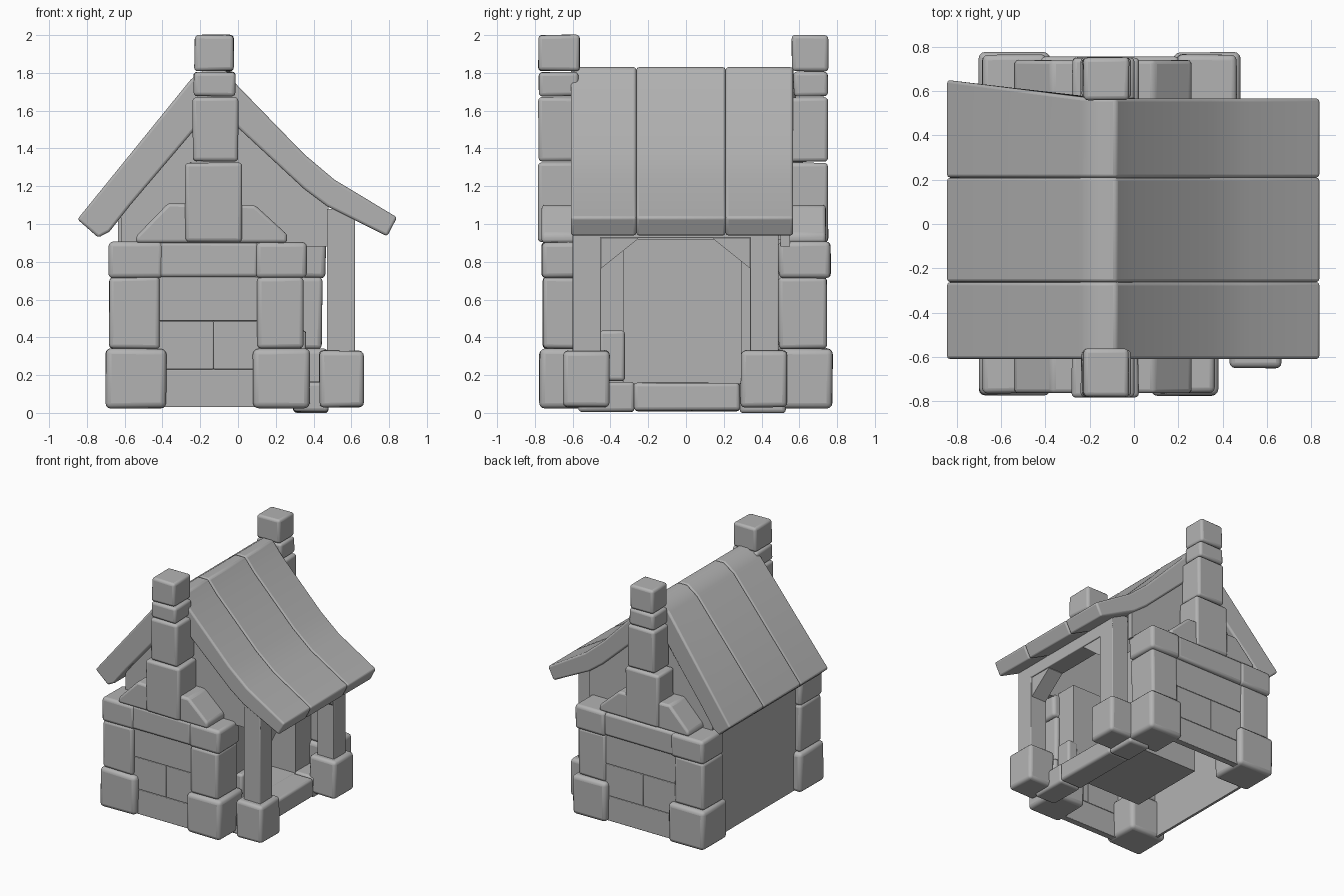
import bpy, bmesh, random
from mathutils import Vector

random.seed(4)
cube = bpy.data.objects.get("Cube")
if cube:
    bpy.data.objects.remove(cube, do_unlink=True)

GREY = (0.45, 0.45, 0.45, 1)
stone = bpy.data.materials.new("plain_grey")
stone.use_nodes = True
stone.diffuse_color = GREY
stone.node_tree.nodes["Principled BSDF"].inputs["Base Color"].default_value = GREY


def finish(name, bm, bevel):
    bmesh.ops.recalc_face_normals(bm, faces=bm.faces)
    mesh = bpy.data.meshes.new(name)
    bm.to_mesh(mesh)
    bm.free()
    obj = bpy.data.objects.new(name, mesh)
    bpy.context.collection.objects.link(obj)
    mesh.materials.append(stone)
    if bevel:
        mod = obj.modifiers.new("rounded_edges", "BEVEL")
        mod.width, mod.segments = bevel, 3
        mod.limit_method = "ANGLE"
        mod.angle_limit = 0.7
    bpy.ops.object.select_all(action="DESELECT")
    obj.select_set(True)
    bpy.context.view_layer.objects.active = obj
    bpy.ops.object.shade_smooth_by_angle(angle=0.7)
    return obj


def block(name, x, y, z, bevel=0.022, jitter=0.003):
    """Box between ranges, with slightly uneven corners."""
    bm = bmesh.new()
    bmesh.ops.create_cube(bm, size=1)
    for v in bm.verts:
        v.co = Vector([r[0] if c < 0 else r[1] for c, r in zip(v.co, (x, y, z))])
        v.co += Vector([random.uniform(-jitter, jitter) for _ in range(3)])
    return finish(name, bm, bevel)


def prism(name, points, start, end, axis="y", bevel=0.0):
    """Outline extruded along y (points are x, z) or x (points are y, z)."""
    bm = bmesh.new()
    def put(p, d):
        return bm.verts.new((p[0], d, p[1]) if axis == "y" else (d, p[0], p[1]))
    a = [put(p, start) for p in points]
    b = [put(p, end) for p in points]
    bm.faces.new(a)
    bm.faces.new(b[::-1])
    for i in range(len(a)):
        j = (i + 1) % len(a)
        bm.faces.new((a[i], b[i], b[j], a[j]))
    return finish(name, bm, bevel)


# Chimney ends: corner stones, brick infill, lintel, shoulders and stack
for end, s, right, out in (("front", -1, 0.36, 0.012), ("back", 1, 0.46, 0.0)):
    def span(inner, outer):
        return sorted((s * inner, s * outer))
    for side, x0, x1 in (("left", right - 0.26, right - 0.015), ("right", -0.68, -0.415)):
        block(f"{end}_{side}_corner_base", (x0 - 0.02, x1 + 0.035), span(0.47, 0.775),
              (0.025, 0.34), 0.03)
        block(f"{end}_{side}_corner_pillar", (x0, x1), span(0.49, 0.745 + out), (0.34, 0.72))
        block(f"{end}_{side}_corner_cap", (x0 - 0.005, x1 + 0.02), span(0.49, 0.765),
              (0.715, 0.905), 0.025)
    edge = right - 0.255
    block(f"{end}_lintel", (-0.425, edge), span(0.5, 0.757), (0.72, 0.905), 0.02)
    for row, (z0, z1) in enumerate(((0.03, 0.23), (0.231, 0.486), (0.487, 0.72))):
        cuts = (-0.43, -0.13, edge + 0.02) if row == 1 else (-0.43, edge + 0.02)
        for i in range(len(cuts) - 1):
            block(f"{end}_brick_{row}_{i}", cuts[i:i + 2], span(0.68, 0.732), (z0, z1), 0.005, 0)
    prism(f"{end}_chimney_shoulder",
          [(-0.54, 0.9), (0.26, 0.9), (0.26, 0.945), (0.09, 1.1), (-0.37, 1.11), (-0.54, 0.935)],
          s * 0.5, s * (0.74 + out * 2), bevel=0.018)
    for i, (x0, x1, z0, z1, y0, y1) in enumerate((
            (-0.28, 0.02, 0.905, 1.325, 0.55, 0.752), (-0.24, 0.0, 1.33, 1.67, 0.55, 0.752),
            (-0.235, -0.015, 1.675, 1.805, 0.57, 0.75), (-0.23, -0.022, 1.81, 2.0, 0.56, 0.752))):
        block(f"{end}_chimney_stone_{i}", (x0, x1), span(y0, y1 + out * 2.5), (z0, z1), 0.02)

    # Gable
    prism(f"{end}_gable", [(-0.62, 0.88), (0.48, 0.88), (0.48, 1.12), (0.36, 1.22),
                           (-0.01, 1.57), (-0.12, 1.68), (-0.22, 1.57), (-0.62, 1.1)],
          s * 0.5, s * 0.55)

    # Room wall and its return beside the doorway; the base stays hollow
    jamb = 0.33 if s < 0 else 0.29
    block(f"{end}_room_wall", (-0.32, 0.31), span(jamb, jamb + 0.015), (0.15, 0.92), 0, 0)
    block(f"{end}_doorway_wall", (0.29, 0.31), span(jamb, 0.55), (0.03, 0.92), 0, 0)

    # Porch post, its foot and the brace under the beam
    c = -0.525 if s < 0 else 0.415
    block(f"{end}_porch_post", (0.47, 0.62), (c - 0.075, c + 0.075), (0.3, 1.08), 0.006, 0)
    block(f"{end}_porch_foot", (0.43, 0.665), (c - 0.125, c + 0.12), (0.03, 0.33), 0.025)
    f = c - s * 0.07
    prism(f"{end}_porch_brace", [(f, 0.76), (f, 0.94), (f - s * 0.2, 0.94), (f - s * 0.2, 0.92)],
          0.48, 0.61, "x")

# Porch beam, side wall, room back and floor
block("porch_beam", (0.47, 0.62), (-0.6, 0.49), (0.925, 1.06), 0.006, 0)
block("side_wall", (-0.635, -0.615), (-0.52, 0.52), (0.03, 1.12), 0, 0)
block("room_back_wall", (-0.335, -0.32), (-0.345, 0.305), (0.14, 0.92), 0, 0)
block("room_floor", (-0.335, 0.31), (-0.345, 0.305), (0.14, 0.155), 0, 0)

# Threshold stones
for name, y, z in (("front", (-0.57, -0.275), (0.005, 0.165)),
                   ("middle", (-0.275, 0.285), (0.01, 0.16)),
                   ("back", (0.285, 0.53), (0.0, 0.165))):
    block(f"{name}_threshold_stone", (0.29, 0.48), y, z, 0.02)
block("doorway_stone", (0.27, 0.36), (-0.46, -0.325), (0.17, 0.435), 0.018)

# Roof: three bent strips side by side
roof_outline = [(-0.85, 1.025), (-0.74, 0.928), (-0.68, 0.96), (-0.57, 1.1), (-0.23, 1.5),
                (-0.12, 1.64), (0.01, 1.5), (0.35, 1.185), (0.47, 1.095), (0.79, 0.935),
                (0.842, 1.035), (0.51, 1.235), (0.35, 1.37), (0.0, 1.73), (-0.08, 1.83),
                (-0.16, 1.83), (-0.25, 1.765)]
for name, y0, y1 in (("front", -0.61, -0.263), ("middle", -0.262, 0.209), ("back", 0.21, 0.567)):
    strip = prism(f"{name}_roof_strip", roof_outline, y0, y1, bevel=0.014)
    if name == "back":
        # Flare the far edge out over the low eave
        for v in strip.data.vertices:
            if v.co.y > 0.5 and v.co.x < -0.2:
                v.co.y += 0.13 * (-0.2 - v.co.x)
